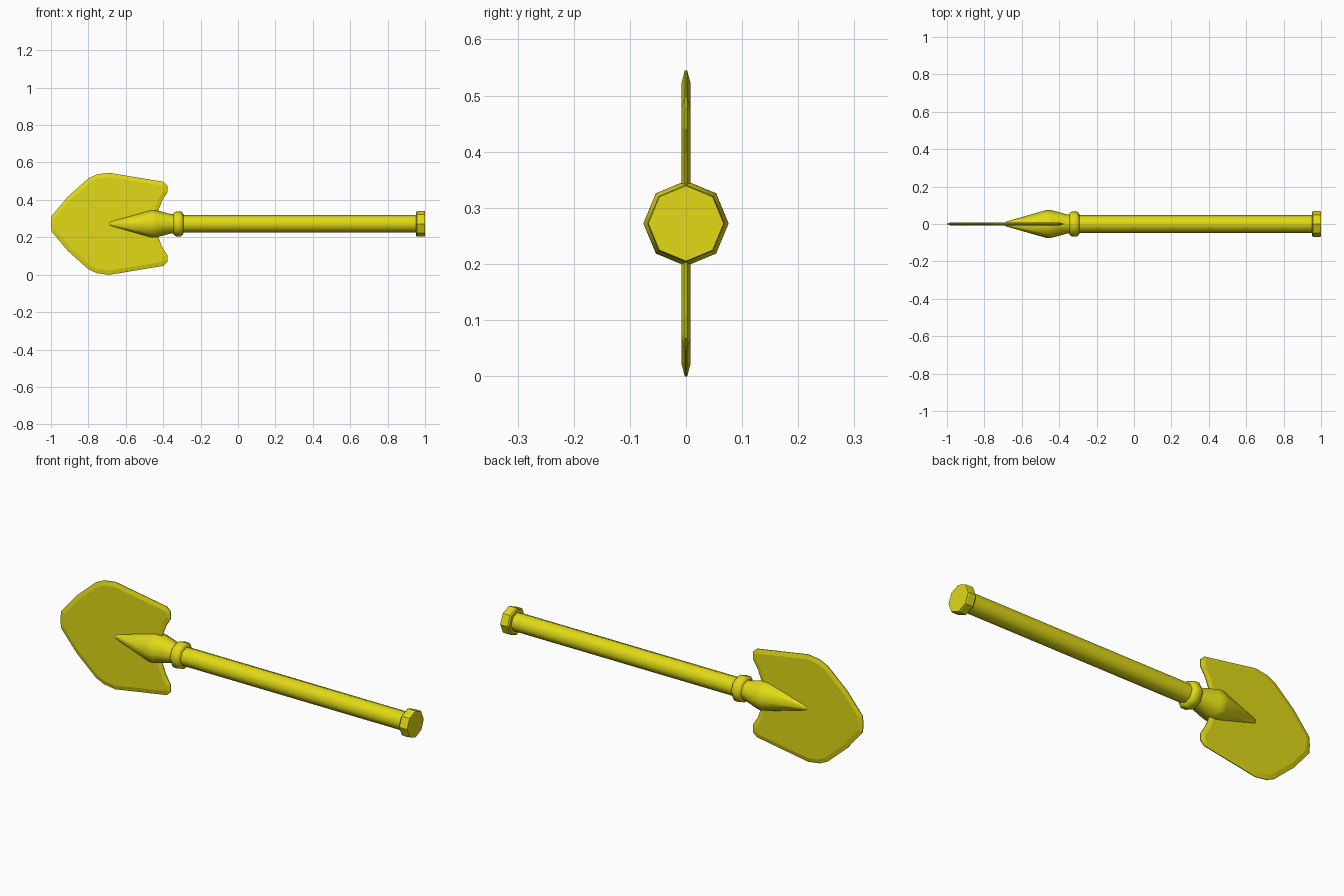
import bpy, bmesh, math

if "Cube" in bpy.data.objects:
    bpy.data.objects.remove(bpy.data.objects["Cube"])

ZC = 0.272   # height of the shaft axis
SIDES = 8

yellow = bpy.data.materials.new("yellow")
yellow.diffuse_color = (0.75, 0.70, 0.008, 1)
yellow.use_nodes = True
yellow.node_tree.nodes["Principled BSDF"].inputs["Base Color"].default_value = yellow.diffuse_color


def finish(bm, name, angle=None):
    bmesh.ops.recalc_face_normals(bm, faces=bm.faces)
    mesh = bpy.data.meshes.new(name)
    bm.to_mesh(mesh)
    bm.free()
    mesh.materials.append(yellow)
    ob = bpy.data.objects.new(name, mesh)
    ob.location.z = ZC
    bpy.context.collection.objects.link(ob)
    if angle:
        bpy.ops.object.select_all(action='DESELECT')
        ob.select_set(True)
        bpy.context.view_layer.objects.active = ob
        bpy.ops.object.shade_smooth_by_angle(angle=math.radians(angle))
    return ob


def turned(name, profile, angle=None):
    """Eight-sided turned part along x from (x, radius) pairs."""
    bm = bmesh.new()
    rings = []
    for x, r in profile:
        rings.append([bm.verts.new((x, r * math.cos(i * math.tau / SIDES),
                                    r * math.sin(i * math.tau / SIDES)))
                      for i in range(SIDES)])
    for a, b in zip(rings, rings[1:]):
        for i in range(SIDES):
            j = (i + 1) % SIDES
            bm.faces.new((a[i], a[j], b[j], b[i]))
    bm.faces.new(rings[0])
    bm.faces.new(rings[-1])
    return finish(bm, name, angle)


# Shaft, end cap, collar ring and socket
turned("handle", [(-0.33, 0.047), (0.96, 0.047)], 50)
turned("end_cap", [(0.952, 0.063), (0.958, 0.069), (0.993, 0.069), (1.0, 0.067)])
turned("collar_ring", [(-0.347, 0.048), (-0.344, 0.058), (-0.332, 0.067),
                       (-0.306, 0.067), (-0.294, 0.058), (-0.291, 0.046)], 50)
turned("socket", [(-0.693, 0.006), (-0.68, 0.014), (-0.475, 0.073), (-0.457, 0.076),
                  (-0.437, 0.073), (-0.36, 0.052), (-0.33, 0.050)], 50)

# Blade: half outline (x, height above axis), mirrored, with a bevelled rim
half = [(-0.996, 0.042), (-0.91, 0.145), (-0.80, 0.243), (-0.755, 0.264),
        (-0.69, 0.273), (-0.40, 0.225), (-0.378, 0.204), (-0.378, 0.168),
        (-0.405, 0.125), (-0.43, 0.060)]
outline = [(-1.0, 0.0)] + half + [(x, -z) for x, z in reversed(half)]
RIM = 0.002
bm = bmesh.new()
front = [bm.verts.new((x, -RIM, z)) for x, z in outline]
back = [bm.verts.new((x, RIM, z)) for x, z in outline]
n = len(outline)
sides = [bm.faces.new(front), bm.faces.new(back[::-1])]
for i in range(n):
    j = (i + 1) % n
    bm.faces.new((front[i], front[j], back[j], back[i]))
bmesh.ops.recalc_face_normals(bm, faces=bm.faces)
for f in sides:
    bmesh.ops.inset_region(bm, faces=[f], thickness=0.022, depth=0.006,
                           use_even_offset=True)
finish(bm, "blade")
